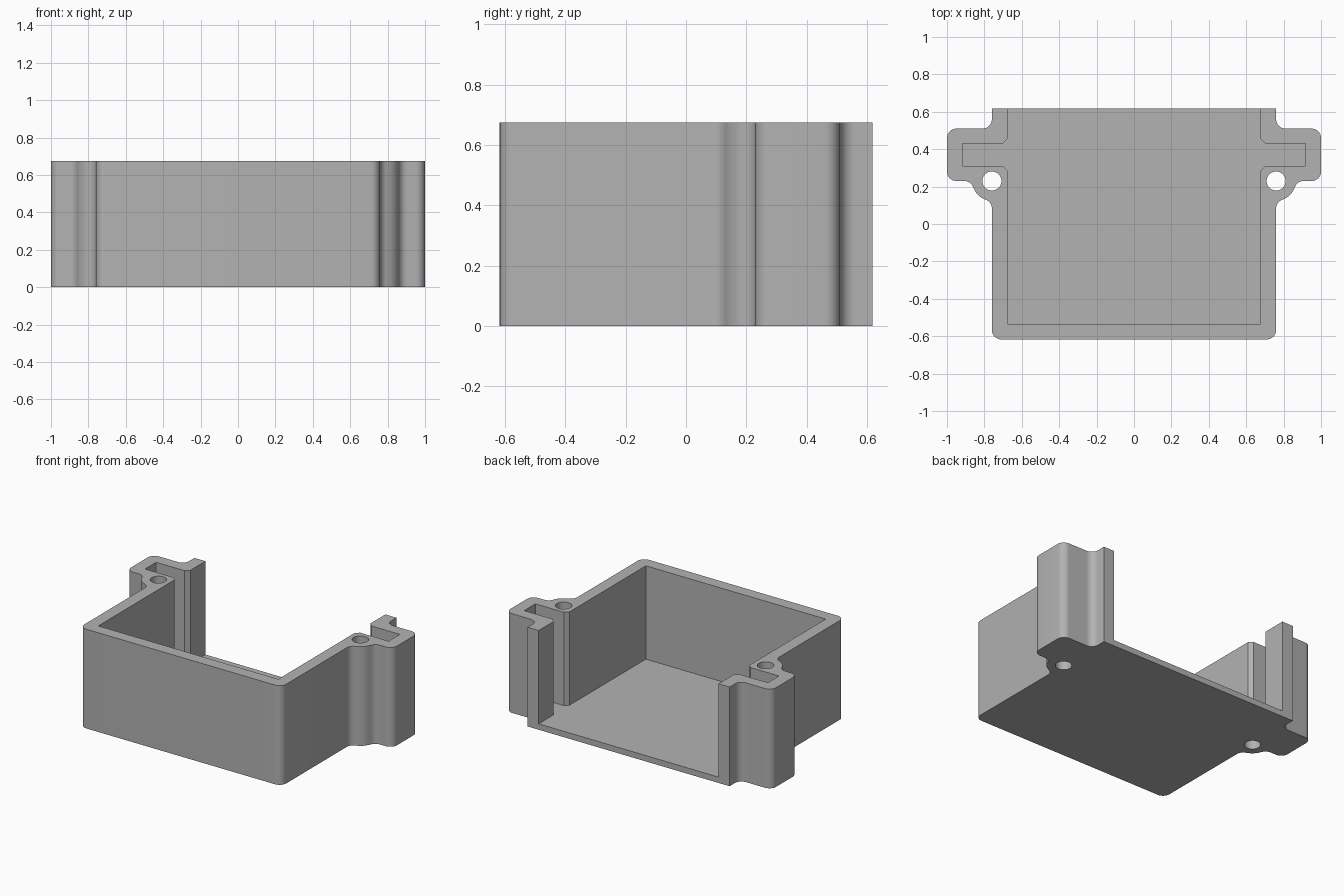
import bpy, bmesh
from math import sin, cos, radians

if "Cube" in bpy.data.objects:
    bpy.data.objects.remove(bpy.data.objects["Cube"])

HEIGHT, FLOOR, BACK = 0.675, 0.04, 0.617
BOSS_X, BOSS_Y = 0.76, 0.23

grey = bpy.data.materials.new("light_grey")
grey.use_nodes = True
colour = (0.45, 0.45, 0.45, 1)
grey.diffuse_color = colour
grey.node_tree.nodes["Principled BSDF"].inputs["Base Color"].default_value = colour


def arc(cx, cy, r, start, end, steps=8):
    angles = [radians(start + (end - start) * i / steps) for i in range(steps + 1)]
    return [(cx + r * cos(a), cy + r * sin(a)) for a in angles]


def mirrored(half):
    """Close a right-hand half profile with its mirror image."""
    return half + [(-x, y) for x, y in reversed(half)]


def prism(name, profile, z0, z1):
    bm = bmesh.new()
    face = bm.faces.new([bm.verts.new((x, y, z0)) for x, y in profile])
    top = bmesh.ops.extrude_face_region(bm, geom=[face])["geom"]
    verts = [v for v in top if isinstance(v, bmesh.types.BMVert)]
    bmesh.ops.translate(bm, verts=verts, vec=(0, 0, z1 - z0))
    bmesh.ops.recalc_face_normals(bm, faces=bm.faces)
    mesh = bpy.data.meshes.new(name)
    bm.to_mesh(mesh)
    bm.free()
    mesh.materials.append(grey)
    obj = bpy.data.objects.new(name, mesh)
    bpy.context.collection.objects.link(obj)
    return obj


# Outer body: side tabs, rounded screw bosses and rounded front corners
outer = [(0.76, BACK)]
outer += arc(0.81, 0.56, 0.05, 180, 270)
outer += arc(0.95, 0.46, 0.05, 90, 0)
outer += arc(0.95, 0.28, 0.05, 0, -90)
outer += arc(0.907, 0.18, 0.05, 90, 161)
outer += arc(BOSS_X, BOSS_Y, 0.105, -20, -70)
outer += arc(0.81, 0.083, 0.05, 109, 180)
outer += arc(0.71, -0.567, 0.05, 0, -90)
tray = prism("open_tray", mirrored(outer), 0, HEIGHT)

# Cavity: open at the back, with a panel slot running into each tab
inner = [(0.677, BACK + 0.1), (0.677, 0.455), (0.702, 0.43), (0.917, 0.43),
         (0.917, 0.31), (0.702, 0.31), (0.677, 0.285), (0.677, -0.535)]
cutters = [prism("cavity_cutter", mirrored(inner), FLOOR, HEIGHT + 0.1)]

# Screw holes through both bosses
for side, name in ((1, "left"), (-1, "right")):
    circle = arc(side * BOSS_X, BOSS_Y, 0.051, 0, 360, 32)[:-1]
    cutters.append(prism(name + "_hole_cutter", circle, -0.1, HEIGHT + 0.1))

bpy.context.view_layer.objects.active = tray
for cutter in cutters:
    cutter.hide_render = True
    mod = tray.modifiers.new(cutter.name, 'BOOLEAN')
    mod.operation, mod.solver, mod.object = 'DIFFERENCE', 'EXACT', cutter
    bpy.ops.object.modifier_apply(modifier=mod.name)
    bpy.data.objects.remove(cutter)

# Smooth the rounded walls while keeping the edges crisp
bpy.ops.object.select_all(action='DESELECT')
tray.select_set(True)
bpy.ops.object.shade_smooth_by_angle(angle=radians(30))
